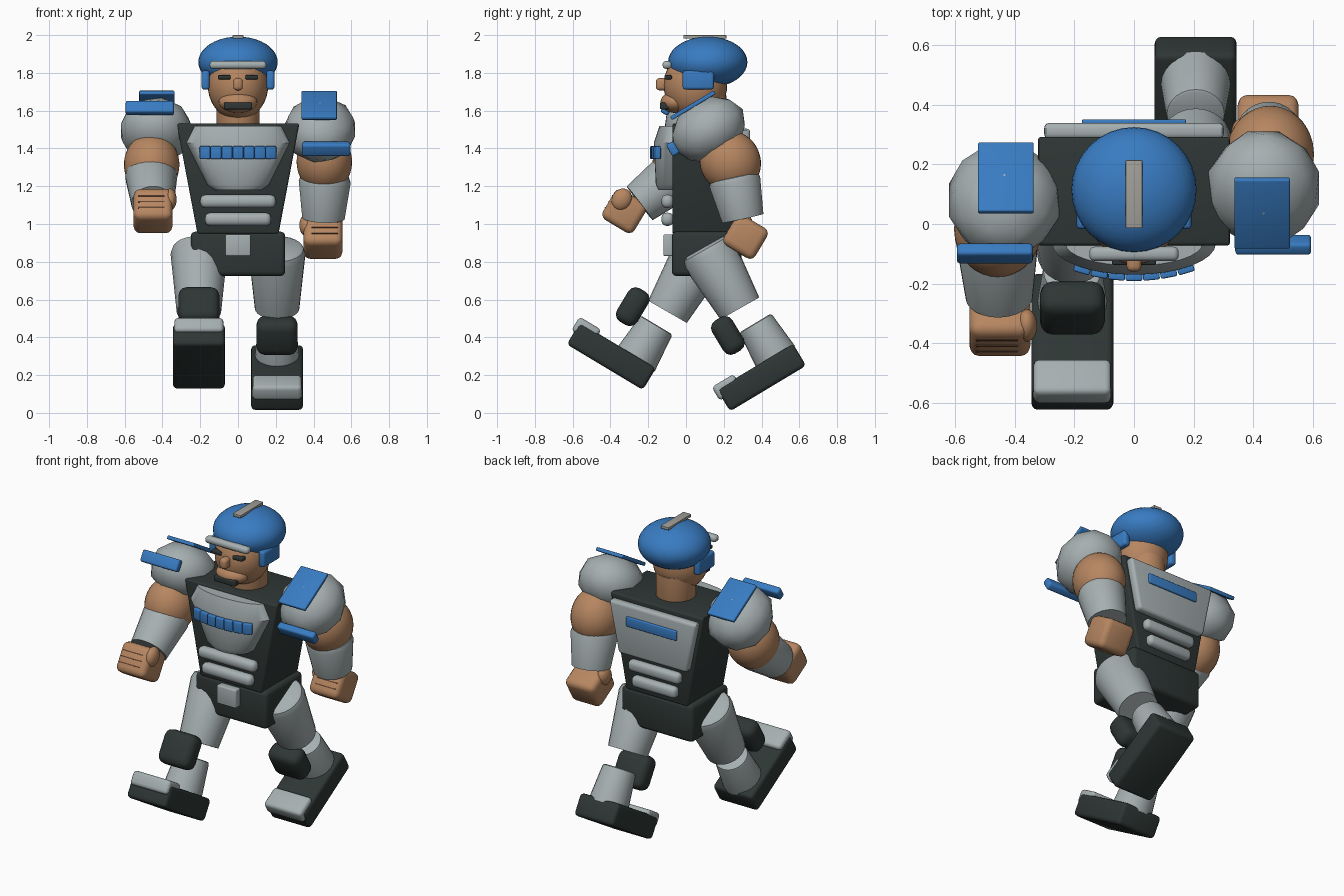
import bpy, bmesh, math
from mathutils import Matrix, Vector

if "Cube" in bpy.data.objects:
    bpy.data.objects.remove(bpy.data.objects["Cube"])


def material(name, rgb):
    m = bpy.data.materials.new(name)
    m.diffuse_color = (*rgb, 1)
    m.use_nodes = True
    m.node_tree.nodes["Principled BSDF"].inputs["Base Color"].default_value = m.diffuse_color
    return m


GREY = material("armour_grey", (0.38, 0.43, 0.44))
BLUE = material("bright_blue", (0.04, 0.20, 0.54))
DARK = material("dark_suit", (0.027, 0.037, 0.035))
SKIN = material("skin", (0.47, 0.24, 0.12))
CREST = material("crest_grey", (0.36, 0.35, 0.32))
LINE = material("finger_line", (0.12, 0.055, 0.03))
SWING = math.radians(31)


def finish(name, bm, mat, matrix=Matrix()):
    bmesh.ops.recalc_face_normals(bm, faces=bm.faces)
    me = bpy.data.meshes.new(name)
    bm.to_mesh(me)
    bm.free()
    me.materials.append(mat)
    ob = bpy.data.objects.new(name, me)
    ob.matrix_world = matrix
    bpy.context.collection.objects.link(ob)
    return ob


def joint(x, y, z, angle=0.0):
    return Matrix.Translation((x, y, z)) @ Matrix.Rotation(angle, 4, 'X')


def box(name, mat, loc, size, bevel=0.01, base=Matrix(), taper=1.0, seg=3, rz=0.0):
    """Rounded box; taper scales the bottom width."""
    bm = bmesh.new()
    bmesh.ops.create_cube(bm, size=1)
    for v in bm.verts:
        k = taper if v.co.z < 0 else 1
        v.co = Vector((v.co.x * size[0] * k, v.co.y * size[1], v.co.z * size[2]))
    if bevel:
        bmesh.ops.bevel(bm, geom=bm.edges[:], offset=bevel, segments=seg,
                        profile=0.5, affect='EDGES')
    return finish(name, bm, mat, base @ Matrix.Translation(loc) @ Matrix.Rotation(rz, 4, 'Z'))


def ball(name, mat, loc, radii, base=Matrix(), ico=0):
    bm = bmesh.new()
    if ico:
        bmesh.ops.create_icosphere(bm, subdivisions=ico, radius=1)
    else:
        bmesh.ops.create_uvsphere(bm, u_segments=32, v_segments=20, radius=1)
    bmesh.ops.scale(bm, vec=radii, verts=bm.verts)
    return finish(name, bm, mat, base @ Matrix.Translation(loc))


def limb(name, mat, a, b, ra, rb, round_a=0.03):
    """Tapered limb from a to b with a rounded rim at a."""
    a, b = Vector(a), Vector(b)
    length = (b - a).length
    rings = [(0, ra - round_a), (round_a * 0.4, ra - round_a * 0.3),
             (round_a * 1.3, ra), (length, rb)]
    bm = bmesh.new()
    n, loops = 24, []
    for h, r in rings:
        loops.append([bm.verts.new((r * math.cos(i * math.tau / n),
                                    r * math.sin(i * math.tau / n), h)) for i in range(n)])
    for lo, hi in zip(loops, loops[1:]):
        for i in range(n):
            bm.faces.new((lo[i], lo[(i + 1) % n], hi[(i + 1) % n], hi[i]))
    bm.faces.new(loops[0])
    bm.faces.new(loops[-1])
    turn = (b - a).to_track_quat('Z', 'Y').to_matrix().to_4x4()
    return finish(name, bm, mat, Matrix.Translation(a) @ turn)


# Torso and pelvis
box("torso", DARK, (0, 0.11, 1.24), (0.65, 0.365, 0.585), 0.012, taper=0.66)
box("pelvis", DARK, (0, 0.11, 0.842), (0.5, 0.37, 0.235), 0.025)

# Curved chest plate: rows of (height, half width, depth)
bm = bmesh.new()
rows, cols = [], 16
for z, w, d in ((1.18, 0.125, 0.08), (1.21, 0.165, 0.095), (1.43, 0.275, 0.105), (1.52, 0.23, 0.075)):
    rows.append([bm.verts.new((-w * math.cos(math.pi * i / cols),
                               -0.065 - d * math.sin(math.pi * i / cols), z))
                 for i in range(cols + 1)])
for lo, hi in zip(rows, rows[1:]):
    for i in range(cols):
        bm.faces.new((lo[i], lo[i + 1], hi[i + 1], hi[i]))
    bm.faces.new((lo[0], hi[0], hi[-1], lo[-1]))
bm.faces.new(rows[0])
bm.faces.new(rows[-1])
finish("chest_plate", bm, GREY)

# Row of chest tiles following the curve
for i in range(-3, 4):
    x = i * 0.058
    box("chest_tile", BLUE, (x, -0.178 + 0.85 * x * x, 1.378), (0.056, 0.026, 0.068), 0.006,
        rz=math.atan(1.7 * x))

# Belly bars, buckle, back plate and back bars
box("belly_bar_upper", GREY, (0, -0.098, 1.12), (0.4, 0.065, 0.07), 0.028)
box("belly_bar_lower", GREY, (0, -0.098, 1.025), (0.35, 0.065, 0.07), 0.028)
box("buckle", GREY, (0, -0.095, 0.888), (0.135, 0.05, 0.115), 0.008)
box("back_plate", GREY, (0, 0.312, 1.345), (0.61, 0.055, 0.32), 0.018, taper=0.78)
box("back_stripe", BLUE, (0, 0.34, 1.405), (0.35, 0.022, 0.062), 0.006)
box("back_bar_upper", GREY, (0, 0.305, 1.12), (0.36, 0.06, 0.07), 0.025)
box("back_bar_lower", GREY, (0, 0.305, 1.025), (0.31, 0.06, 0.07), 0.025)

# Neck, head and face
limb("neck", SKIN, (0, 0.1, 1.5), (0, 0.1, 1.68), 0.115, 0.115, 0.005)
ball("head", SKIN, (0, 0.05, 1.735), (0.16, 0.168, 0.185))
ball("jaw", SKIN, (0, -0.055, 1.645), (0.102, 0.08, 0.057))
box("mouth", DARK, (0, -0.115, 1.625), (0.148, 0.045, 0.036), 0.006)
box("nose", SKIN, (0, -0.125, 1.74), (0.05, 0.07, 0.065), 0.018)
for s in (-1, 1):
    box("eye", DARK, (s * 0.073, -0.095, 1.777), (0.068, 0.04, 0.022), 0.005)

# Helmet with brow bar, crest and ear guards
ball("helmet", BLUE, (0, 0.115, 1.857), (0.21, 0.21, 0.135))
box("brow_bar", GREY, (0, -0.1, 1.842), (0.3, 0.048, 0.042), 0.018)
box("crest", CREST, (0, 0.1, 1.991), (0.056, 0.228, 0.018), 0.003)
for s in (-1, 1):
    box("ear_guard", BLUE, (s * 0.172, 0.065, 1.762), (0.042, 0.165, 0.1), 0.014)

# Arms: side, swing, shoulder y/z, elbow y/z, wrist y/z, hand y/z
ARMS = ((1, SWING, (0.12, 1.5), (0.25, 1.26), (0.3, 1.03), (0.315, 0.932)),
        (-1, -SWING, (0.08, 1.495), (-0.03, 1.275), (-0.245, 1.11), (-0.325, 1.068)))
for s, swing, sh, el, wr, ha in ARMS:
    J = joint(s * 0.435, *sh, swing)
    ball("shoulder", GREY, (0, 0, 0), (0.195, 0.21, 0.165), J, ico=2)
    box("shoulder_top_plate", BLUE, (-s * 0.005, -0.005, 0.153), (0.187, 0.27, 0.022), 0.006, J)
    box("shoulder_front_plate", BLUE, (s * 0.032, -0.215, 0.01), (0.255, 0.045, 0.072), 0.012, J)
    ball("upper_arm", SKIN, (s * 0.022, 0.01, -0.205), (0.147, 0.16, 0.17), J)
    limb("forearm", GREY, (s * 0.46, *el), (s * 0.452, *wr), 0.138, 0.113)
    H = joint(s * 0.45, *ha, -SWING)
    box("hand", SKIN, (0, 0, 0), (0.205, 0.195, 0.185), 0.035, H)
    ball("thumb", SKIN, (-s * 0.09, -0.045, 0.045), (0.035, 0.052, 0.06), H)
    for k in (-1, 0, 1):
        box("finger_line", LINE, (s * 0.01, -0.0975, k * 0.036), (0.14, 0.004, 0.007), 0, H)

# Legs: side, swing, foot y/z, hip y/z, knee y/z
LEGS = ((1, SWING, (0.4, 0.187), (0.1, 0.88), (0.285, 0.553)),
        (-1, -SWING, (-0.395, 0.3), (0.1, 0.88), (-0.098, 0.535)))
for s, swing, foot, hip, knee in LEGS:
    x = s * 0.207
    limb("thigh", GREY, (x, *hip), (x, *knee), 0.15, 0.118, 0.035)
    F = joint(x, *foot, swing)
    box("foot", DARK, (0, 0, 0), (0.275, 0.47, 0.135), 0.022, F)
    box("toe_cap", GREY, (0, -0.185, 0.05), (0.26, 0.135, 0.085), 0.02, F)
    box("knee_pad", DARK, (0, -0.038, 0.283), (0.218, 0.125, 0.205), 0.045, F)
    limb("shin", GREY, F @ Vector((0, 0.12, 0.265)), F @ Vector((0, 0.12, 0.05)), 0.1, 0.118, 0.012)

# Smooth rounded parts, keep hard edges crisp
for ob in bpy.context.collection.objects:
    ob.select_set(True)
    bpy.context.view_layer.objects.active = ob
bpy.ops.object.shade_smooth_by_angle(angle=math.radians(32))
